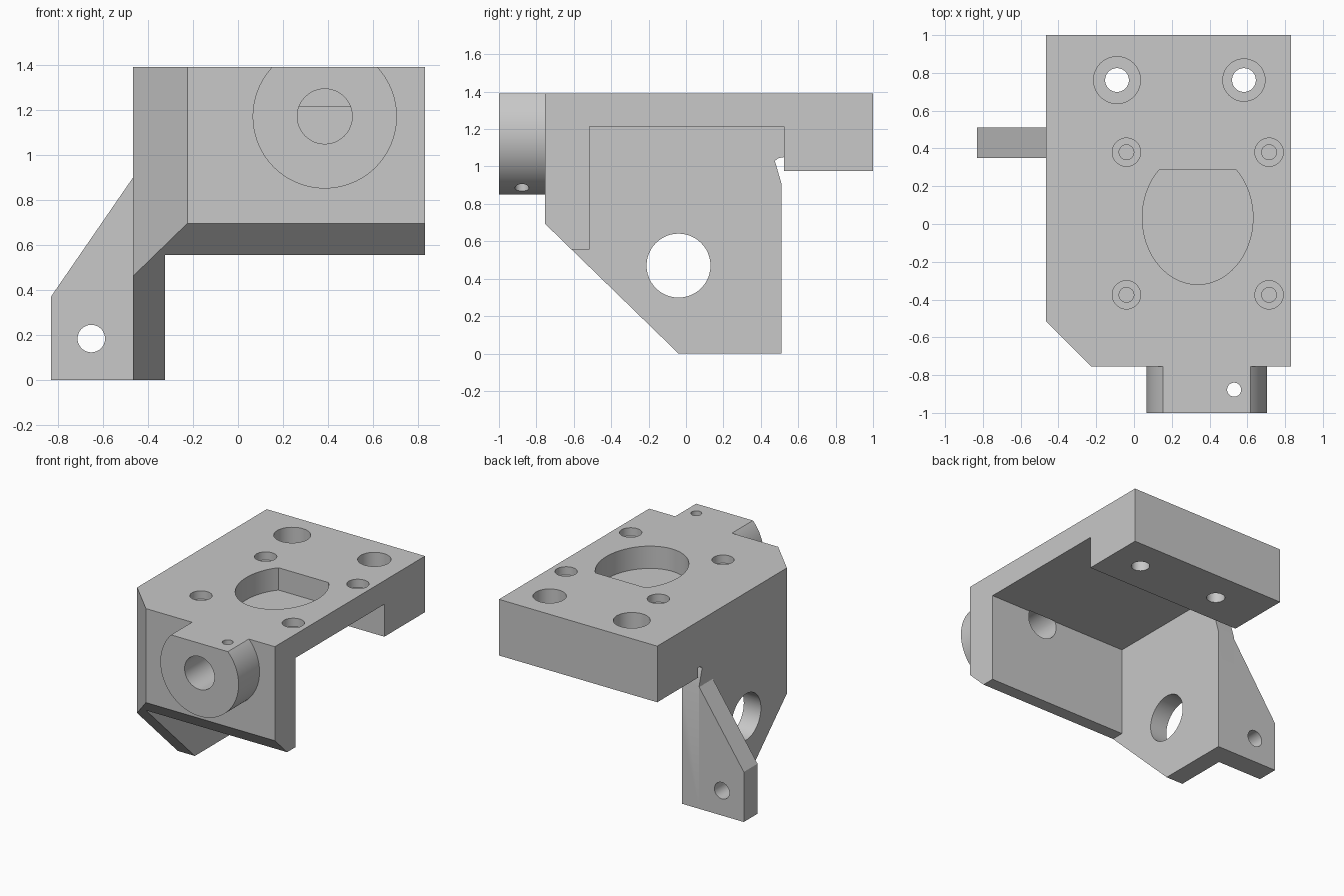
import bpy
import bmesh
import math

cube = bpy.data.objects.get("Cube")
if cube:
    bpy.data.objects.remove(cube, do_unlink=True)

grey = bpy.data.materials.new("plain_grey")
grey.use_nodes = True
COLOUR = (0.58, 0.58, 0.58, 1)
grey.diffuse_color = COLOUR
grey.node_tree.nodes["Principled BSDF"].inputs["Base Color"].default_value = COLOUR

X, Y, Z = 0, 1, 2


def prism(name, outline, axis, lo, hi):
    """Extrude a 2D outline along an axis from lo to hi."""
    def place(p, d):
        v = list(p)
        v.insert(axis, d)
        return v
    bm = bmesh.new()
    face = bm.faces.new([bm.verts.new(place(p, lo)) for p in outline])
    new = bmesh.ops.extrude_face_region(bm, geom=[face])["geom"]
    for v in new:
        if isinstance(v, bmesh.types.BMVert):
            v.co[axis] = hi
    bmesh.ops.recalc_face_normals(bm, faces=bm.faces)
    mesh = bpy.data.meshes.new(name)
    bm.to_mesh(mesh)
    bm.free()
    mesh.materials.append(grey)
    obj = bpy.data.objects.new(name, mesh)
    bpy.context.collection.objects.link(obj)
    return obj


def rect(a0, b0, a1, b1):
    return [(a0, b0), (a1, b0), (a1, b1), (a0, b1)]


def arc(a, b, ra, rb, start=0.0, end=2 * math.pi, n=48):
    closed = abs(end - start - 2 * math.pi) < 1e-6
    steps = n if closed else n - 1
    return [(a + ra * math.cos(start + (end - start) * i / steps),
             b + rb * math.sin(start + (end - start) * i / steps)) for i in range(n)]


def circle(a, b, r):
    return arc(a, b, r, r)


def cut(targets, outline, axis, lo, hi):
    """Subtract a prism from each target, then discard the cutter."""
    cutter = prism("cutter", outline, axis, lo, hi)
    cutter.hide_render = True
    for obj in targets:
        mod = obj.modifiers.new("cut", 'BOOLEAN')
        mod.operation = 'DIFFERENCE'
        mod.solver = 'EXACT'
        mod.object = cutter
        bpy.context.view_layer.objects.active = obj
        bpy.ops.object.modifier_apply(modifier=mod.name)
    bpy.data.objects.remove(cutter, do_unlink=True)


TOP = 1.39

# Bracket body: side profile with sloped front and relief notch behind the wall
profile = [(-0.04, 0), (0.51, 0), (0.51, 0.91), (0.475, 1.03), (0.495, 1.045),
           (0.525, 1.05), (0.525, 0.975), (1, 0.975), (1, TOP),
           (-0.755, TOP), (-0.755, 0.695)]
body = prism("bracket_body", profile, X, -0.465, 0.83)

# Open space under the plate, short front wall, clipped front corner
cut([body], rect(-0.325, -0.515, 0.9, 0.525), Z, -0.1, 1.215)
cut([body], rect(-0.325, -0.9, 0.9, 0.525), Z, -0.1, 0.555)
cut([body], [(-0.6, -0.38), (-0.6, -0.9), (-0.08, -0.9)], Z, -0.1, 1.5)

# Round window in the side wall
cut([body], circle(-0.04, 0.47, 0.171), X, -0.6, -0.2)

# Pocket with one flat side
half = 0.795
cut([body], arc(0.337, 0.033, 0.293, 0.353, math.pi - half, 2 * math.pi + half),
    Z, TOP - 0.165, 1.5)

# Four blind screw holes with shallow counterbores
for x in (-0.04, 0.715):
    for y in (-0.375, 0.38):
        cut([body], circle(x, y, 0.075), Z, TOP - 0.06, 1.5)
        cut([body], circle(x, y, 0.039), Z, TOP - 0.165, 1.5)

# Two through holes with deep counterbores
for x, r in ((-0.09, 0.124), (0.582, 0.112)):
    cut([body], circle(x, 0.762, r), Z, TOP - 0.2, 1.5)
    cut([body], circle(x, 0.762, 0.063), Z, 0.8, 1.5)

# Front boss, trimmed flush with the plate, with bore and cross hole
boss = prism("front_boss", arc(0.385, 1.17, 0.32, 0.32, n=96), Y, -1, -0.755)
cut([boss], rect(-0.1, -1.2, 0.9, -0.5), Z, TOP, 1.7)
cut([boss, body], circle(0.385, 1.17, 0.122), Y, -1.1, -0.51)
cut([boss], circle(0.53, -0.877, 0.037), Z, 0.7, 1.5)

# Side lug with pin hole
lug = prism("side_lug", [(-0.83, 0), (-0.465, 0), (-0.465, 0.9), (-0.83, 0.37)],
            Y, 0.35, 0.51)
cut([lug], circle(-0.651, 0.184, 0.061), Y, 0.2, 0.7)

# Smooth round walls, sharp edges elsewhere
for obj in (body, boss, lug):
    bpy.ops.object.select_all(action='DESELECT')
    obj.select_set(True)
    bpy.context.view_layer.objects.active = obj
    bpy.ops.object.shade_smooth_by_angle(angle=math.radians(25))
